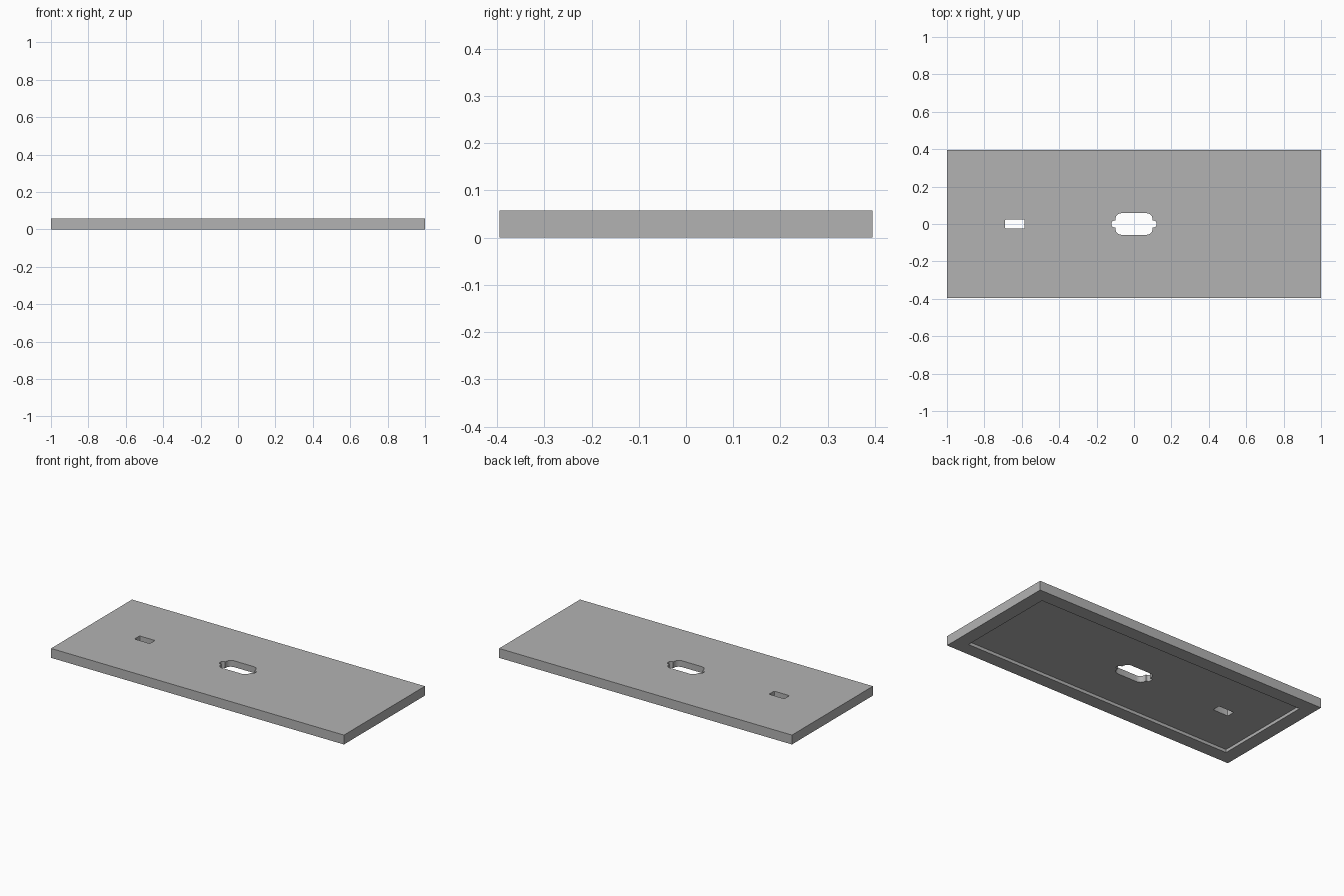
import bpy
import bmesh
from math import cos, sin, pi

if "Cube" in bpy.data.objects:
    bpy.data.objects.remove(bpy.data.objects["Cube"])

LENGTH, DEPTH, HEIGHT = 2.0, 0.79, 0.058
RIM, RECESS = 0.083, 0.019

grey = bpy.data.materials.new("plain grey")
grey.use_nodes = True
colour = (0.45, 0.45, 0.45, 1)
grey.diffuse_color = colour
grey.node_tree.nodes["Principled BSDF"].inputs["Base Color"].default_value = colour


def rounded_outline(cx, width, depth, radius, steps=6):
    """Corner points of a rounded rectangle, counter-clockwise."""
    points = []
    for quarter, (sx, sy) in enumerate([(1, 1), (-1, 1), (-1, -1), (1, -1)]):
        x = cx + sx * (width / 2 - radius)
        y = sy * (depth / 2 - radius)
        for i in range(steps + 1 if radius else 1):
            a = (quarter + i / steps) * pi / 2
            points.append((x + radius * cos(a), y + radius * sin(a)))
    return points


def prism(name, outline, bottom, top):
    bm = bmesh.new()
    face = bm.faces.new([bm.verts.new((x, y, bottom)) for x, y in outline])
    result = bmesh.ops.extrude_face_region(bm, geom=[face])
    verts = [g for g in result["geom"] if isinstance(g, bmesh.types.BMVert)]
    bmesh.ops.translate(bm, verts=verts, vec=(0, 0, top - bottom))
    bmesh.ops.recalc_face_normals(bm, faces=bm.faces)
    mesh = bpy.data.meshes.new(name)
    bm.to_mesh(mesh)
    bm.free()
    mesh.materials.append(grey)
    obj = bpy.data.objects.new(name, mesh)
    bpy.context.collection.objects.link(obj)
    return obj


# Flat cover plate
plate = prism("cover_plate", rounded_outline(0, LENGTH, DEPTH, 0), 0, HEIGHT)

# Shallow recess underneath, then the two openings through the plate
cutters = [
    prism("recess_cutter", rounded_outline(0, LENGTH - 2 * RIM, DEPTH - 2 * RIM, 0), -0.1, RECESS),
    prism("small_slot_cutter", rounded_outline(-0.637, 0.105, 0.05, 0.006, 3), -0.12, 0.2),
    prism("main_opening_cutter", rounded_outline(0, 0.2, 0.116, 0.034), -0.14, 0.22),
    prism("side_notch_cutter", rounded_outline(0, 0.24, 0.036, 0.014), -0.16, 0.24),
]
for cutter in cutters:
    cutter.hide_render = True
    cut = plate.modifiers.new(cutter.name, 'BOOLEAN')
    cut.operation = 'DIFFERENCE'
    cut.solver = 'EXACT'
    cut.object = cutter

# Apply the cuts and remove the helpers
bpy.context.view_layer.objects.active = plate
plate.select_set(True)
for cutter in cutters:
    bpy.ops.object.modifier_apply(modifier=cutter.name)
    bpy.data.objects.remove(cutter)
bpy.ops.object.select_all(action='DESELECT')
plate.select_set(True)
bpy.ops.object.shade_smooth_by_angle(angle=pi / 6)
